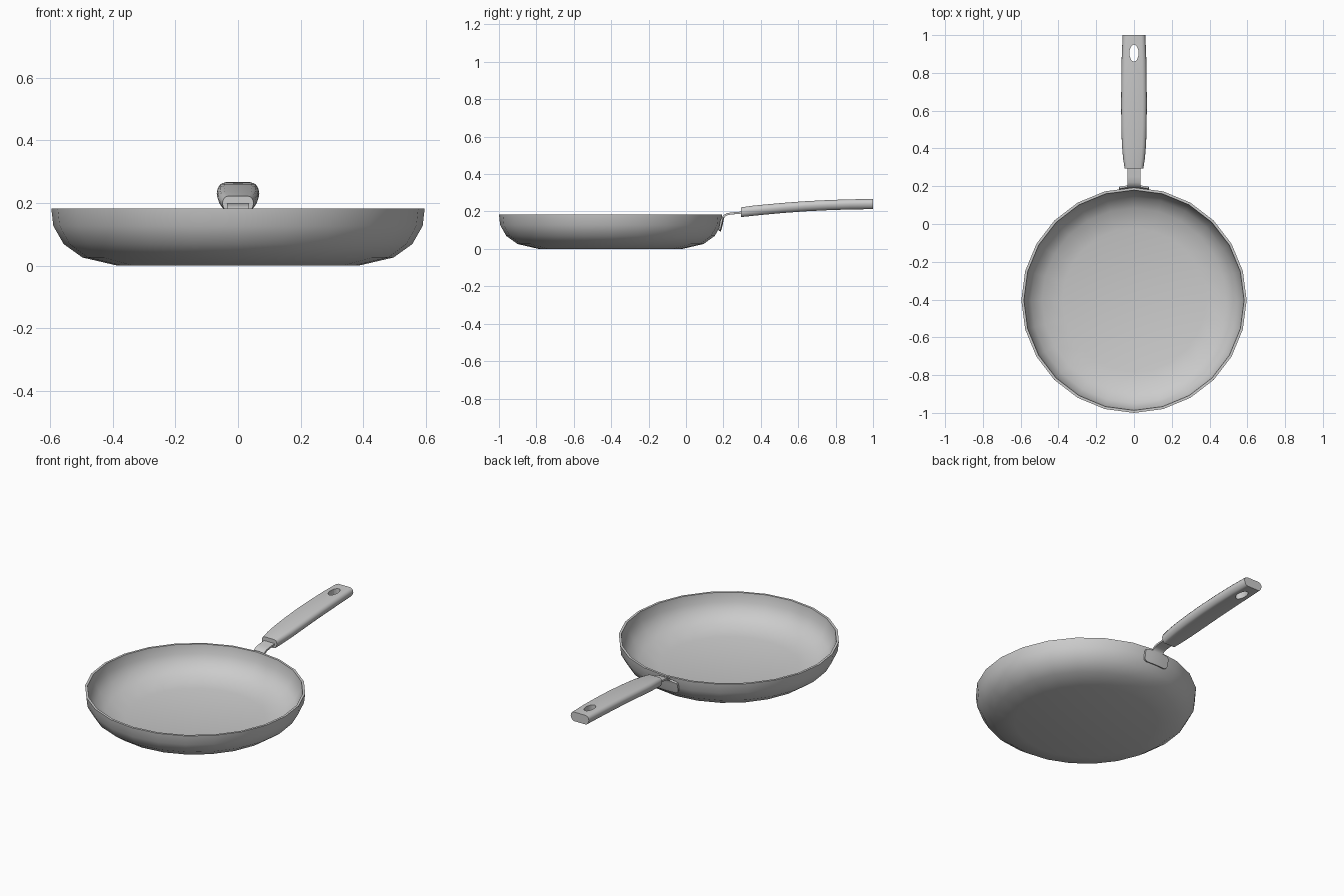
import bpy, bmesh, math
from mathutils import Vector

if "Cube" in bpy.data.objects:
    bpy.data.objects.remove(bpy.data.objects["Cube"])

CY = -0.4035   # centre of the pan body
SIDES = 24


def finish(name, bm, angle=40):
    bmesh.ops.recalc_face_normals(bm, faces=bm.faces)
    me = bpy.data.meshes.new(name)
    bm.to_mesh(me)
    bm.free()
    ob = bpy.data.objects.new(name, me)
    bpy.context.collection.objects.link(ob)
    bpy.ops.object.select_all(action='DESELECT')
    bpy.context.view_layer.objects.active = ob
    ob.select_set(True)
    if angle:
        bpy.ops.object.shade_smooth_by_angle(angle=math.radians(angle))
    return ob


def loft(name, rings, angle=40):
    """Skin closed rings of equal length and cap both ends."""
    bm = bmesh.new()
    rows = [[bm.verts.new(p) for p in ring] for ring in rings]
    n = len(rows[0])
    for a, b in zip(rows, rows[1:]):
        for i in range(n):
            j = (i + 1) % n
            bm.faces.new((a[i], a[j], b[j], b[i]))
    bm.faces.new(rows[0])
    bm.faces.new(rows[-1])
    return finish(name, bm, angle)


def circle(r, z, ry=None, cy=CY, n=SIDES):
    return [(r * math.cos(2 * math.pi * i / n),
             cy + (ry or r) * math.sin(2 * math.pi * i / n), z) for i in range(n)]


# Pan body: outer wall, rim, then inner wall
profile = [(0.385, 0.0), (0.497, 0.026), (0.557, 0.069), (0.59, 0.127), (0.5965, 0.183),
           (0.583, 0.183), (0.576, 0.13), (0.545, 0.078), (0.487, 0.038), (0.38, 0.013)]
loft("pan_body", [circle(r, z) for r, z in profile])

# Bracket: curved wall plate running up into a thin stem (y, z, half width)
path = [(0.181, 0.096, 0.058), (0.183, 0.101, 0.072), (0.186, 0.110, 0.078),
        (0.195, 0.150, 0.080), (0.197, 0.160, 0.076), (0.199, 0.166, 0.062),
        (0.200, 0.169, 0.035), (0.207, 0.178, 0.035), (0.222, 0.186, 0.035),
        (0.250, 0.190, 0.035), (0.340, 0.197, 0.035)]
rings = []
for i, (y, z, w) in enumerate(path):
    p, q = path[max(i - 1, 0)], path[min(i + 1, len(path) - 1)]
    t = Vector((0, q[0] - p[0], q[1] - p[1])).normalized()
    nrm = Vector((0, t.z, -t.y)) * 0.0055
    top = [Vector((w * s, y - 0.9 * (w * s) ** 2, z)) for s in (-1, -0.5, 0, 0.5, 1)]
    rings.append([v + nrm for v in top] + [v - nrm for v in reversed(top)])
loft("bracket", rings)

# Handle: rounded section swept along a gentle arch (y, mid z, half width, half height)
stations = [(0.295, 0.196, 0.050, 0.026), (0.35, 0.203, 0.058, 0.027), (0.42, 0.210, 0.064, 0.027),
            (0.52, 0.219, 0.067, 0.027), (0.64, 0.228, 0.068, 0.027), (0.76, 0.234, 0.067, 0.027),
            (0.88, 0.238, 0.065, 0.027), (1.0, 0.2395, 0.060, 0.027)]
half = [(0.62, -1), (0.80, -0.85), (0.93, -0.4), (1, 0.1), (0.96, 0.5), (0.85, 0.85), (0.66, 1)]
section = half + [(-x, z) for x, z in reversed(half)]
handle = loft("handle", [[(sx * w, y, z + sz * h) for sx, sz in section]
                         for y, z, w, h in stations])

# Oval hanging hole
cutter = loft("hole_cutter", [circle(0.024, z, 0.045, 0.905, 20) for z in (0.1, 0.4)], 0)
cutter.hide_render = True
mod = handle.modifiers.new("hanging_hole", 'BOOLEAN')
mod.operation = 'DIFFERENCE'
mod.solver = 'EXACT'
mod.object = cutter
bpy.ops.object.select_all(action='DESELECT')
bpy.context.view_layer.objects.active = handle
handle.select_set(True)
bpy.ops.object.modifier_apply(modifier=mod.name)
bpy.data.objects.remove(cutter)
bpy.ops.object.shade_smooth_by_angle(angle=math.radians(40))
